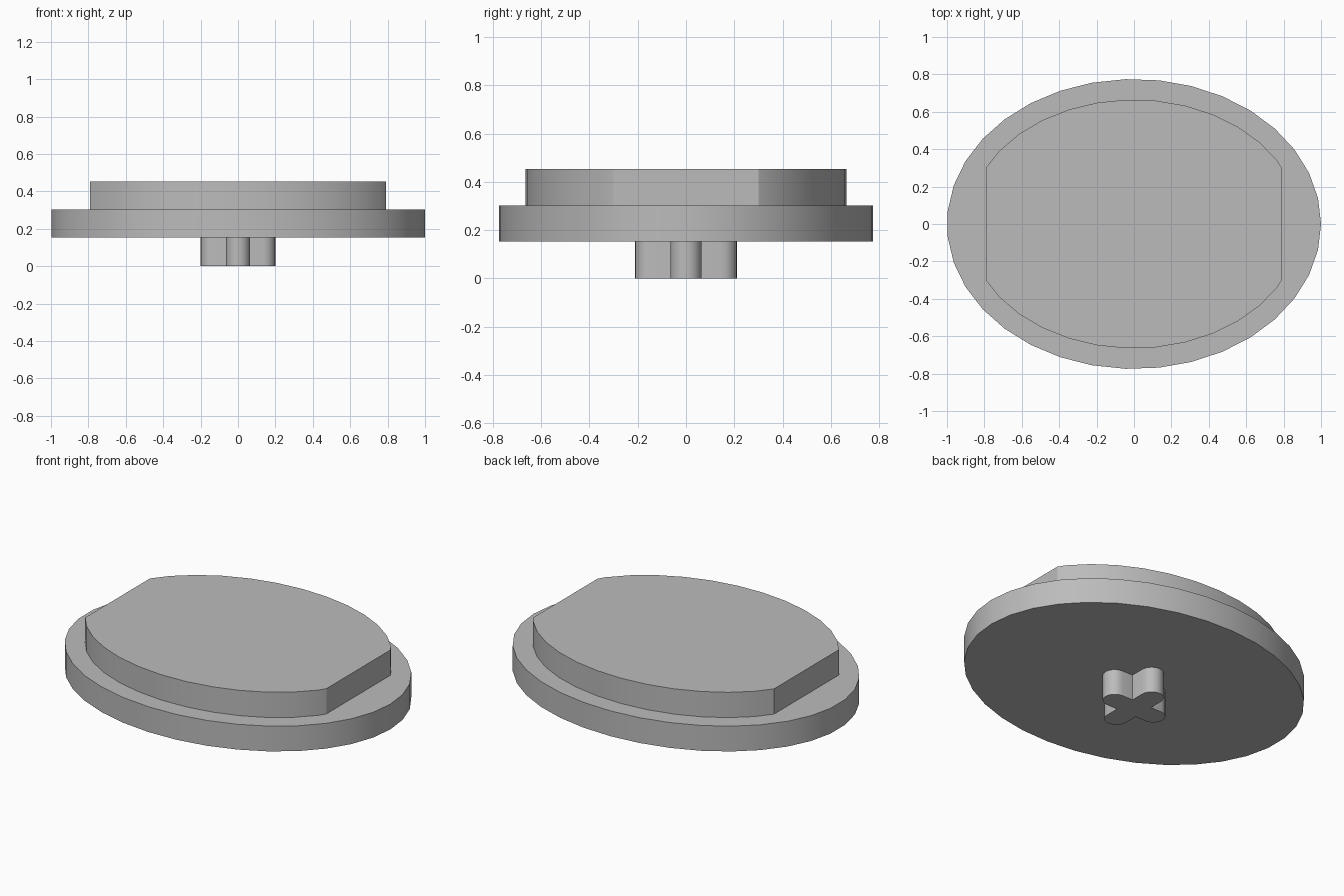
import bpy, bmesh
from math import cos, sin, pi, radians

cube = bpy.data.objects.get("Cube")
if cube:
    bpy.data.objects.remove(cube, do_unlink=True)

grey = bpy.data.materials.new("plain grey")
grey.use_nodes = True
colour = (0.5, 0.5, 0.5, 1)
grey.diffuse_color = colour
grey.node_tree.nodes["Principled BSDF"].inputs["Base Color"].default_value = colour


def ellipse(rx, ry, sides=35):
    return [(rx * cos(2 * pi * i / sides), ry * sin(2 * pi * i / sides)) for i in range(sides)]


def prism(name, outline, z0, z1, clip_x=None):
    """Extrude an outline from z0 to z1, optionally trimmed flat at both x ends."""
    bm = bmesh.new()
    bm.faces.new([bm.verts.new((x, y, z0)) for x, y in outline])
    if clip_x:
        for side in (-1, 1):
            bmesh.ops.bisect_plane(bm, geom=bm.verts[:] + bm.edges[:] + bm.faces[:],
                                   plane_co=(side * clip_x, 0, 0), plane_no=(side, 0, 0),
                                   clear_outer=True)
    top = bmesh.ops.extrude_face_region(bm, geom=bm.faces[:], use_keep_orig=True)["geom"]
    bmesh.ops.translate(bm, vec=(0, 0, z1 - z0),
                        verts=[v for v in top if isinstance(v, bmesh.types.BMVert)])
    bmesh.ops.recalc_face_normals(bm, faces=bm.faces[:])
    mesh = bpy.data.meshes.new(name)
    bm.to_mesh(mesh)
    bm.free()
    mesh.materials.append(grey)
    obj = bpy.data.objects.new(name, mesh)
    bpy.context.collection.objects.link(obj)
    bpy.ops.object.select_all(action='DESELECT')
    obj.select_set(True)
    bpy.context.view_layer.objects.active = obj
    bpy.ops.object.shade_smooth_by_angle(angle=radians(30))
    return obj


# Oval base plate and the raised oval with flat ends
prism("base_plate", ellipse(1.0, 0.775), 0.153, 0.303)
prism("raised_top", ellipse(0.89, 0.665), 0.303, 0.453, clip_x=0.79)

# Cross-shaped stem: four arms with round ends, meeting in sharp inner corners
r = 0.065
cross = []
for arm in range(4):
    a = arm * pi / 2
    reach = (0.2 if arm % 2 == 0 else 0.212) - r
    for i in range(11):
        t = -pi / 2 + pi * i / 10
        x, y = reach + r * cos(t), r * sin(t)
        cross.append((x * cos(a) - y * sin(a), x * sin(a) + y * cos(a)))
    cross.append((r * (cos(a) - sin(a)), r * (sin(a) + cos(a))))
prism("cross_stem", cross, 0, 0.153)
